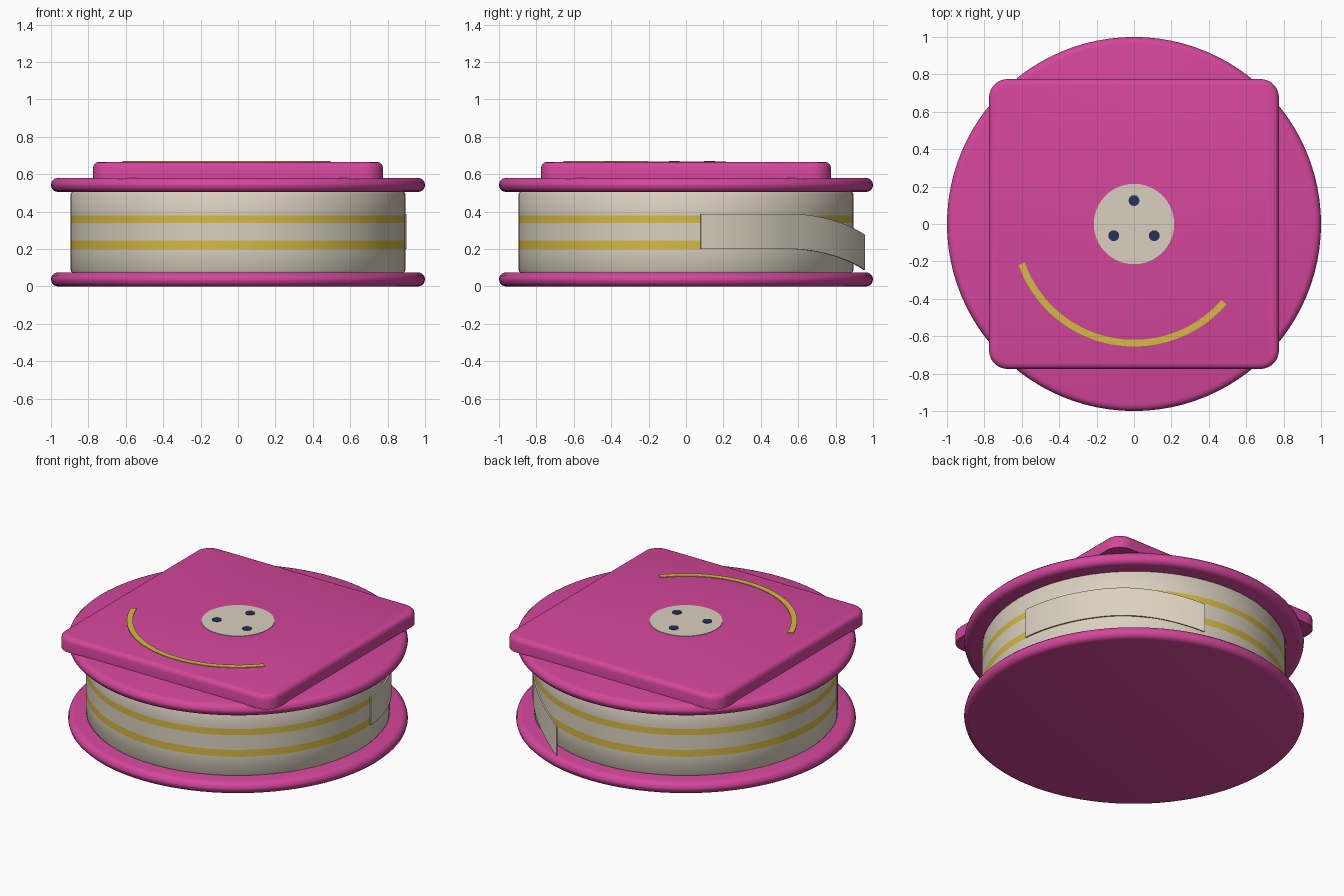
import bpy, bmesh, math
from math import cos, sin, radians, pi

if "Cube" in bpy.data.objects:
    bpy.data.objects.remove(bpy.data.objects["Cube"])


def mat(name, rgb):
    m = bpy.data.materials.new(name)
    m.diffuse_color = (*rgb, 1)
    m.use_nodes = True
    m.node_tree.nodes["Principled BSDF"].inputs["Base Color"].default_value = m.diffuse_color
    return m


PINK = mat("pink", (0.66, 0.062, 0.33))
CREAM = mat("cream", (0.70, 0.63, 0.52))
YELLOW = mat("yellow", (0.67, 0.49, 0.055))
NAVY = mat("navy", (0.02, 0.032, 0.10))


def finish(name, bm, *mats):
    bmesh.ops.recalc_face_normals(bm, faces=bm.faces)
    me = bpy.data.meshes.new(name)
    bm.to_mesh(me)
    bm.free()
    ob = bpy.data.objects.new(name, me)
    bpy.context.collection.objects.link(ob)
    for m in mats:
        me.materials.append(m)
    return ob


def stack(name, rings, *mats, rule=None):
    """Skin a list of closed rings and cap both ends."""
    bm = bmesh.new()
    loops = [[bm.verts.new(p) for p in ring] for ring in rings]
    n = len(loops[0])
    for i, (a, b) in enumerate(zip(loops, loops[1:])):
        for k in range(n):
            f = bm.faces.new((a[k], a[(k + 1) % n], b[(k + 1) % n], b[k]))
            f.material_index = rule(i) if rule else 0
    bm.faces.new(loops[0][::-1])
    bm.faces.new(loops[-1])
    return finish(name, bm, *mats)


def circle(r, z, n=96, x=0, y=0):
    return [(x + r * cos(2 * pi * k / n), y + r * sin(2 * pi * k / n), z) for k in range(n)]


def rounded_square(half, corner, inset, z, seg=8):
    pts = []
    c, r = half - corner, corner - inset
    for q, (sx, sy) in enumerate(((1, 1), (-1, 1), (-1, -1), (1, -1))):
        for k in range(seg + 1):
            a = pi / 2 * (q + k / seg)
            pts.append((sx * c + r * cos(a), sy * c + r * sin(a), z))
    return pts


def strip(name, sections, m):
    """Bar through a list of four-point cross-sections."""
    return stack(name, sections, m)


# Two flanges with rounded rims
def flange(name, z, h=0.075, b=0.036):
    prof = [(1 - b * (1 - sin(a)), z + b * (1 - cos(a))) for a in (0, pi / 6, pi / 3, pi / 2)]
    prof += [(r, 2 * z + h - zz) for r, zz in reversed(prof)]
    return stack(name, [circle(r, zz) for r, zz in prof], PINK)


flange("bottom_flange", 0.0)
flange("top_flange", 0.505)

# Wound drum; bands 2 and 4 are the painted stripes
drum = [(0.885, 0.07), (0.895, 0.085), (0.895, 0.2), (0.895, 0.245),
        (0.895, 0.34), (0.895, 0.38), (0.895, 0.495), (0.885, 0.51)]
stack("drum", [circle(r, z) for r, z in drum], CREAM, YELLOW,
      rule=lambda i: 1 if i in (2, 4) else 0)

# Loose end peeling off the drum and drooping
sections = []
for k in range(33):
    deg = 5 + 69.8 * k / 32
    s = max(0, (deg - 38) / 36.8)
    r, drop, a = 0.9 + 0.088 * s ** 1.5, 0.113 * s ** 1.8, radians(deg)
    sections.append([(rr * cos(a), rr * sin(a), z - drop)
                     for rr, z in ((r - 0.004, 0.2), (r + 0.005, 0.2),
                                   (r + 0.005, 0.388), (r - 0.004, 0.388))])
strip("loose_end", sections, CREAM)

# Square cover plate with rounded corners and softened top edge
stack("cover_plate", [rounded_square(0.775, 0.1, i, z) for i, z in
                      ((0, 0.575), (0, 0.635), (0.004, 0.65), (0.015, 0.661), (0.03, 0.665))], PINK)

# Hub disc and three holes
stack("hub_disc", [circle(0.215, 0.66, 64), circle(0.215, 0.668, 64)], CREAM)
for k in range(3):
    a = pi / 2 + k * 2 * pi / 3
    x, y = 0.125 * cos(a), 0.125 * sin(a)
    stack(f"hub_hole_{k + 1}", [circle(0.029, z, 16, x, y) for z in (0.665, 0.671)], NAVY)

# Curved mark on the cover
sections = []
for k in range(41):
    a = radians(199.5 + 119.5 * k / 40)
    sections.append([(r * cos(a), r * sin(a), z) for r, z in
                     ((0.619, 0.662), (0.655, 0.662), (0.655, 0.669), (0.619, 0.669))])
strip("curved_mark", sections, YELLOW)

# Smooth shading with sharp edges kept
for ob in bpy.context.scene.objects:
    ob.select_set(True)
    bpy.context.view_layer.objects.active = ob
bpy.ops.object.shade_smooth_by_angle(angle=radians(35))
